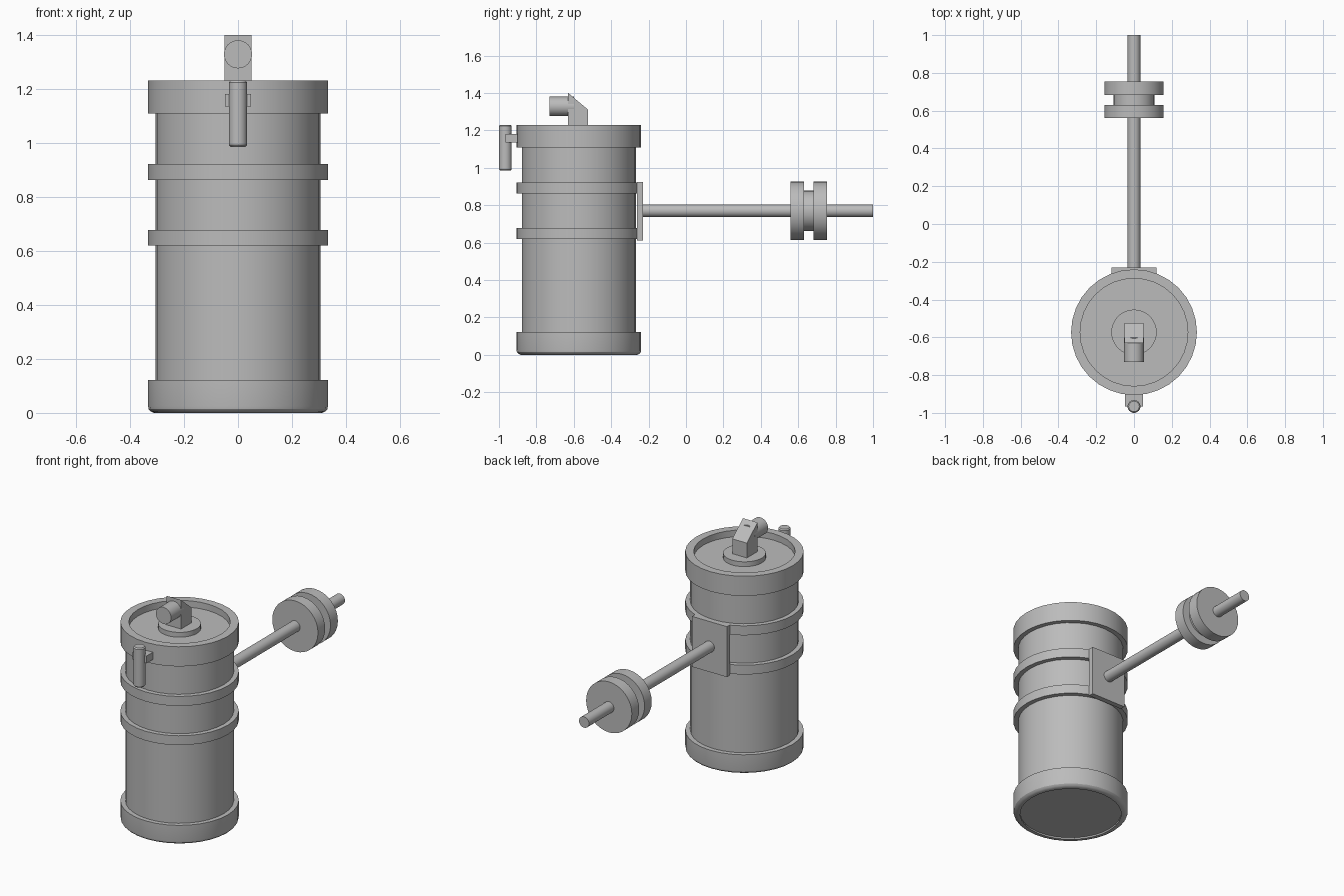
import bpy
import bmesh
import math
from mathutils import Matrix

if "Cube" in bpy.data.objects:
    bpy.data.objects.remove(bpy.data.objects["Cube"])

grey = bpy.data.materials.new("plain grey")
grey.use_nodes = True
COLOUR = (0.5, 0.5, 0.5, 1)
grey.diffuse_color = COLOUR
grey.node_tree.nodes["Principled BSDF"].inputs["Base Color"].default_value = COLOUR

TANK_Y = -0.573
ROD_Z = 0.77
ALONG_Y = Matrix.Rotation(-math.pi / 2, 4, 'X')


def finish(name, bm):
    bmesh.ops.recalc_face_normals(bm, faces=bm.faces)
    mesh = bpy.data.meshes.new(name)
    bm.to_mesh(mesh)
    bm.free()
    mesh.materials.append(grey)
    obj = bpy.data.objects.new(name, mesh)
    bpy.context.collection.objects.link(obj)
    bpy.ops.object.select_all(action='DESELECT')
    obj.select_set(True)
    bpy.context.view_layer.objects.active = obj
    bpy.ops.object.shade_smooth_by_angle(angle=math.radians(30))
    return obj


def lathe(name, profile, centre=(0, TANK_Y, 0), turn=Matrix(), closed=False):
    """Spin (radius, height) points around an upright axis, then turn and place."""
    bm = bmesh.new()
    verts = [bm.verts.new((r, 0, h)) for r, h in profile]
    pairs = list(zip(verts, verts[1:]))
    if closed:
        pairs.append((verts[-1], verts[0]))
    edges = [bm.edges.new(p) for p in pairs]
    bmesh.ops.spin(bm, geom=verts + edges, cent=(0, 0, 0), axis=(0, 0, 1),
                   angle=2 * math.pi, steps=32)
    bmesh.ops.remove_doubles(bm, verts=bm.verts, dist=1e-5)
    bm.transform(Matrix.Translation(centre) @ turn)
    return finish(name, bm)


def rod(name, radius, low, high, centre, turn=Matrix()):
    return lathe(name, [(0, low), (radius, low), (radius, high), (0, high)], centre, turn)


def prism(name, outline, half_width):
    """Extrude a (y, z) outline across x."""
    bm = bmesh.new()
    face = bm.faces.new([bm.verts.new((-half_width, y, z)) for y, z in outline])
    new = bmesh.ops.extrude_face_region(bm, geom=[face])["geom"]
    bmesh.ops.translate(bm, vec=(2 * half_width, 0, 0),
                        verts=[v for v in new if isinstance(v, bmesh.types.BMVert)])
    return finish(name, bm)


def box(name, half_width, y0, y1, z0, z1):
    return prism(name, [(y0, z0), (y1, z0), (y1, z1), (y0, z1)], half_width)


# Tank with its rounded foot, hoops and top rim
lathe("tank_body", [(0, 0.02), (0.305, 0.02), (0.305, 1.19), (0, 1.19)])
lathe("foot_cap", [(0, 0.01), (0.294, 0.01), (0.294, 0), (0.312, 0), (0.324, 0.006),
                   (0.331, 0.014), (0.333, 0.025), (0.333, 0.122), (0.3, 0.122)])
for name, low, high in (("lower_hoop", 0.62, 0.678), ("upper_hoop", 0.863, 0.922),
                        ("top_rim", 1.108, 1.23)):
    inner = 0.285 if name == "top_rim" else 0.3
    lathe(name, [(inner, low), (0.333, low), (0.333, high), (inner, high)], closed=True)

# Outlet on the lid
rod("lid_boss", 0.12, 1.18, 1.22, (0, TANK_Y, 0))
prism("outlet_elbow", [(-0.63, 1.21), (-0.525, 1.21), (-0.525, 1.312), (-0.63, 1.4)], 0.05)
rod("outlet_pipe", 0.052, -0.73, -0.6, (0, 0, 1.328), ALONG_Y)

# Small upright grip on the front
lathe("front_grip", [(0, 0.985), (0.028, 0.985), (0.034, 0.992), (0.034, 1.223),
                     (0.028, 1.23), (0, 1.23)], (0, -0.966, 0))
box("grip_bracket", 0.048, -0.966, -0.89, 1.135, 1.18)

# Rear plate, long rod and grooved weight
box("rear_plate", 0.12, -0.262, -0.23, 0.612, 0.925)
rod("rear_rod", 0.034, -0.25, 1.0, (0, 0, ROD_Z), ALONG_Y)
lathe("rod_weight", [(0, 0.56), (0.157, 0.56), (0.157, 0.63), (0.108, 0.63),
                     (0.108, 0.683), (0.157, 0.683), (0.157, 0.755), (0, 0.755)],
      (0, 0, ROD_Z), ALONG_Y)
